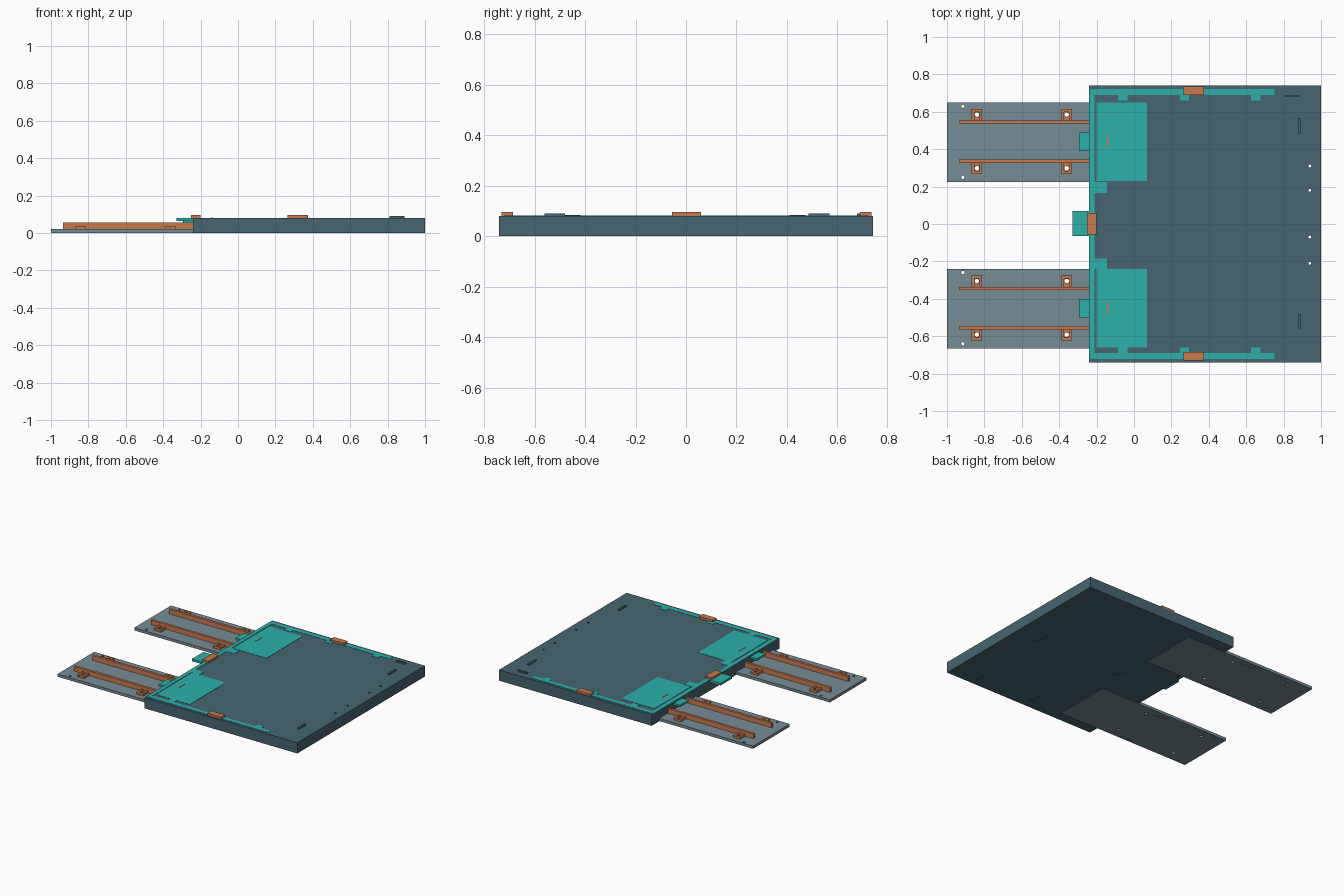
import bpy, bmesh
from mathutils import Matrix, Vector

if "Cube" in bpy.data.objects:
    bpy.data.objects.remove(bpy.data.objects["Cube"])


def material(name, rgb):
    m = bpy.data.materials.new(name)
    m.diffuse_color = (*rgb, 1)
    m.use_nodes = True
    m.node_tree.nodes["Principled BSDF"].inputs["Base Color"].default_value = m.diffuse_color
    return m


SLATE = material("dark slate", (0.063, 0.130, 0.160))
GREY = material("blue grey", (0.180, 0.262, 0.305))
TEAL = material("teal", (0.026, 0.434, 0.402))
COPPER = material("copper", (0.578, 0.195, 0.080))


def add_box(bm, b):
    x0, x1, y0, y1, z0, z1 = b
    mat = Matrix.Translation(((x0 + x1) / 2, (y0 + y1) / 2, (z0 + z1) / 2))
    mat = mat @ Matrix.Diagonal((x1 - x0, y1 - y0, z1 - z0, 1))
    bmesh.ops.create_cube(bm, size=1, matrix=mat)


def make(name, mat, boxes=(), holes=()):
    """Boxes are x0, x1, y0, y1, z0, z1; holes are x, y, radius."""
    bm = bmesh.new()
    for b in boxes:
        add_box(bm, b)
    for x, y, r in holes:
        bmesh.ops.create_cone(bm, cap_ends=True, segments=16, radius1=r, radius2=r,
                              depth=0.4, matrix=Matrix.Translation((x, y, 0)))
    me = bpy.data.meshes.new(name)
    bm.to_mesh(me)
    bm.free()
    me.materials.append(mat)
    ob = bpy.data.objects.new(name, me)
    bpy.context.collection.objects.link(ob)
    return ob


def cut(ob, cutter):
    mod = ob.modifiers.new("cut", "BOOLEAN")
    mod.operation, mod.solver, mod.object = "DIFFERENCE", "EXACT", cutter
    cutter.hide_render = True
    cutter.hide_viewport = True


ARMS = {"back": 0.0, "front": -0.89}     # y shift of each sliding arm

# Main slab with slots for the arms, screw holes and shallow underside recesses
slab = make("base_slab", SLATE, [(-0.24, 1, -0.74, 0.74, 0, 0.079)])
slots = [(-0.4, 0.072, 0.223 + d, 0.652 + d, -0.1, 0.022) for d in ARMS.values()]
pads = [(x - 0.02, x + 0.02, y - 0.05, y + 0.05, -0.1, 0.003)
        for x, y in ((0.82, 0.01), (0.80, -0.62), (0.12, 0.01), (0.34, -0.62))]
cut(slab, make("slab_cutter", SLATE, slots + pads,
               [(0.94, y, 0.008) for y in (0.31, 0.18, -0.07, -0.21)]))

# Teal rim on the left, back and front of the top, with inward tabs
T0, T1 = 0.075, 0.081
rim = [(-0.24, -0.21, -0.72, 0.72, T0, T1),
       (-0.21, -0.145, 0.165, 0.225, T0, T1),
       (-0.21, -0.145, -0.24, -0.185, T0, T1)]
for s in (1, -1):
    def side(x0, x1, y0, y1):
        rim.append((x0, x1, min(s * y0, s * y1), max(s * y0, s * y1), T0, T1))
    side(-0.21, 0.75, 0.69, 0.722)
    for x in (-0.06, 0.27, 0.65):
        side(x - 0.025, x + 0.025, 0.66, 0.69)
make("top_rim", TEAL, rim)

# Middle pull tab and the raised clips on three edges
make("centre_tab", TEAL, [(-0.33, -0.24, -0.065, 0.07, 0.064, 0.08)])
make("edge_clips", COPPER, [(-0.25, -0.2, -0.055, 0.06, 0.075, 0.095),
                            (0.265, 0.375, 0.69, 0.735, 0.075, 0.095),
                            (0.265, 0.375, -0.73, -0.685, 0.075, 0.095)])

# Low ridges near the right edge
make("top_ridges", SLATE, [(0.81, 0.88, 0.678, 0.69, 0.07, 0.09),
                           (0.876, 0.89, 0.485, 0.568, 0.07, 0.09),
                           (0.876, 0.89, -0.56, -0.48, 0.07, 0.09)])

for name, d in ARMS.items():
    # Flat sliding plate with through holes and underside recesses
    plate = make(name + "_arm_plate", GREY, [(-1, 0.07, 0.225 + d, 0.65 + d, 0, 0.02)])
    mounts = [(x, y + d) for x in (-0.84, -0.36) for y in (0.585, 0.298)]
    holes = [(x, y, 0.012) for x, y in mounts]
    holes += [(-0.915, y + d, 0.009) for y in (0.63, 0.25)]
    cut(plate, make(name + "_arm_cutter", GREY,
                    [(-0.52, -0.42, y + d - 0.015, y + d + 0.015, -0.1, 0.003)
                     for y in (0.62, 0.255)], holes))
    # Tall guide rails
    make(name + "_arm_rails", COPPER,
         [(-0.935, -0.235, y + d - 0.009, y + d + 0.009, 0.018, 0.055)
          for y in (0.545, 0.335)])
    # Screw brackets outside the rails, open around each hole
    parts = []
    for i, (x, y) in enumerate(mounts):
        s = 1 if i % 2 == 0 else -1
        parts += [(x - 0.028, x - 0.013, y - 0.032, y + 0.03, 0.018, 0.036),
                  (x + 0.013, x + 0.028, y - 0.032, y + 0.03, 0.018, 0.036),
                  (x - 0.013, x + 0.013, y + s * 0.022 - 0.008, y + s * 0.022 + 0.008, 0.018, 0.036),
                  (x - 0.013, x + 0.013, y - s * 0.022 - 0.008, y - s * 0.022 + 0.008, 0.018, 0.026)]
    make(name + "_arm_brackets", COPPER, parts)
    # Cover panel over the slot, its latch mark and its pull tab
    make(name + "_cover", TEAL, [(-0.2, 0.07, 0.23 + d, 0.65 + d, T0, T1)])
    make(name + "_cover_latch", COPPER, [(-0.144, -0.137, 0.41 + d, 0.473 + d, T0, 0.083)])
    make(name + "_cover_tab", TEAL, [(-0.295, -0.235, 0.39 + d, 0.488 + d, 0.056, 0.07)])
